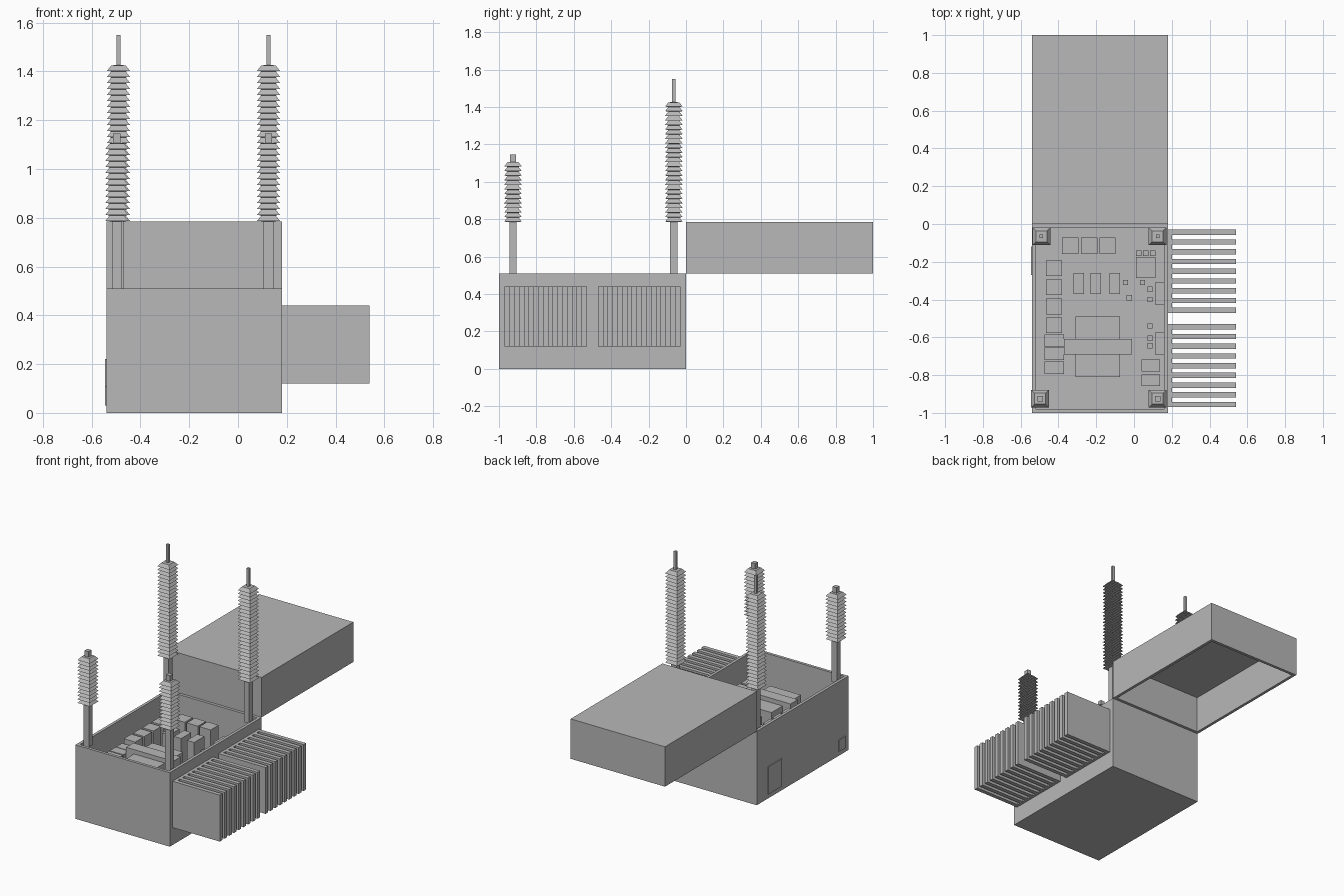
import bpy, bmesh

if "Cube" in bpy.data.objects:
    bpy.data.objects.remove(bpy.data.objects["Cube"])

grey = bpy.data.materials.new("plain_grey")
grey.diffuse_color = (0.48, 0.48, 0.48, 1)
grey.use_nodes = True
grey.node_tree.nodes["Principled BSDF"].inputs["Base Color"].default_value = grey.diffuse_color


def finish(name, bm):
    bmesh.ops.recalc_face_normals(bm, faces=bm.faces)
    me = bpy.data.meshes.new(name)
    bm.to_mesh(me)
    bm.free()
    me.materials.append(grey)
    ob = bpy.data.objects.new(name, me)
    bpy.context.collection.objects.link(ob)
    return ob


def add_box(bm, x0, x1, y0, y1, z0, z1):
    v = bmesh.ops.create_cube(bm, size=1)["verts"]
    bmesh.ops.scale(bm, vec=(x1 - x0, y1 - y0, z1 - z0), verts=v)
    bmesh.ops.translate(bm, vec=((x0 + x1) / 2, (y0 + y1) / 2, (z0 + z1) / 2), verts=v)


def boxes(name, items):
    bm = bmesh.new()
    for b in items:
        add_box(bm, *b)
    return finish(name, bm)


def open_box(name, x0, x1, y0, y1, z_open, z_closed, t):
    """Hollow box with wall thickness t, open at z_open."""
    bm = bmesh.new()

    def ring(i, z):
        return [bm.verts.new(p) for p in ((x0 + i, y0 + i, z), (x1 - i, y0 + i, z),
                                          (x1 - i, y1 - i, z), (x0 + i, y1 - i, z))]
    inner = z_closed + (t if z_open > z_closed else -t)
    rings = [ring(0, z_closed), ring(0, z_open), ring(t, z_open), ring(t, inner)]
    for a, b in zip(rings, rings[1:]):
        for k in range(4):
            bm.faces.new((a[k], a[(k + 1) % 4], b[(k + 1) % 4], b[k]))
    bm.faces.new(rings[0])
    bm.faces.new(rings[-1])
    return finish(name, bm)


def square_stack(name, x, y, profile):
    """Square column lofted through (half width, height) pairs."""
    bm = bmesh.new()
    rings = [[bm.verts.new((x + sx * h, y + sy * h, z))
              for sx, sy in ((-1, -1), (1, -1), (1, 1), (-1, 1))] for h, z in profile]
    for a, b in zip(rings, rings[1:]):
        for k in range(4):
            bm.faces.new((a[k], a[(k + 1) % 4], b[(k + 1) % 4], b[k]))
    bm.faces.new(rings[0])
    bm.faces.new(rings[-1])
    return finish(name, bm)


# Tank and the raised, slid-back cover
open_box("tank", -0.54, 0.18, -1.0, 0.0, 0.51, 0.0, 0.02)
open_box("cover", -0.54, 0.18, 0.0, 1.0, 0.51, 0.785, 0.02)

# Access plates on the left wall
boxes("side_panel", [(-0.545, -0.54, -0.27, -0.12, 0.03, 0.22)])
boxes("small_side_panel", [(-0.545, -0.54, -0.96, -0.89, 0.03, 0.11)])

# Two finned radiators
for name, y0 in (("front_radiator", -0.97), ("rear_radiator", -0.47)):
    parts = [(0.18, 0.20, y0, y0 + 0.44, 0.12, 0.44)]
    for i in range(9):
        y = y0 + i * 0.0515
        parts.append((0.198, 0.54, y, y + 0.028, 0.12, 0.44))
    boxes(name, parts)


# Insulators: post, ribbed sheds and terminal rod
def insulator(name, x, y, sheds, top, rod, rod_top):
    pitch = (top - 0.785) / sheds
    profile = [(0.02, 0.49), (0.02, 0.785)]
    for i in range(sheds):
        z = 0.785 + i * pitch
        profile += [(0.047, z + 0.002), (0.029, z + pitch)]
    profile += [(rod, top + 0.001), (rod, rod_top)]
    square_stack(name, x, y, profile)


for side, x in (("left", -0.49), ("right", 0.125)):
    insulator("tall_insulator_" + side, x, -0.065, 26, 1.425, 0.009, 1.55)
for side, x in (("left", -0.497), ("right", 0.125)):
    insulator("short_insulator_" + side, x, -0.925, 13, 1.105, 0.015, 1.145)

# Internal parts standing on the tank floor
F = 0.02
boxes("rear_coils", [(x, x + 0.086, -0.16, -0.072, F, 0.41) for x in (-0.38, -0.28, -0.183)])
boxes("middle_coils", [(x, x + 0.055, -0.37, -0.26, F, 0.41) for x in (-0.32, -0.23, -0.13)])
boxes("left_modules", [(-0.467, -0.38, y, y + 0.083, F, 0.41)
                       for y in (-0.275, -0.377, -0.478, -0.577)])
boxes("left_lower_modules", [(-0.475, -0.37, y, y + 0.065, F, 0.38)
                             for y in (-0.65, -0.72, -0.793)])
boxes("transformer_core", [(-0.31, -0.075, -0.81, -0.49, F, 0.39)])
boxes("core_clamp", [(-0.37, -0.01, -0.69, -0.61, F, 0.42)])
boxes("control_block", [(0.01, 0.115, -0.285, -0.175, F, 0.40)])
boxes("right_modules", [(0.11, 0.16, y, y + 0.115, F, 0.36) for y in (-0.425, -0.69)]
      + [(0.04, 0.137, y, y + 0.062, F, 0.36) for y in (-0.78, -0.858)])
pegs = [(0.025, -0.155), (0.062, -0.155), (0.1, -0.155), (-0.045, -0.31), (0.045, -0.31),
        (-0.025, -0.39), (0.085, -0.345), (0.085, -0.4), (0.085, -0.54), (0.085, -0.605),
        (0.085, -0.645)]
boxes("small_parts", [(x - 0.014, x + 0.014, y - 0.014, y + 0.014, F, 0.34) for x, y in pegs])
